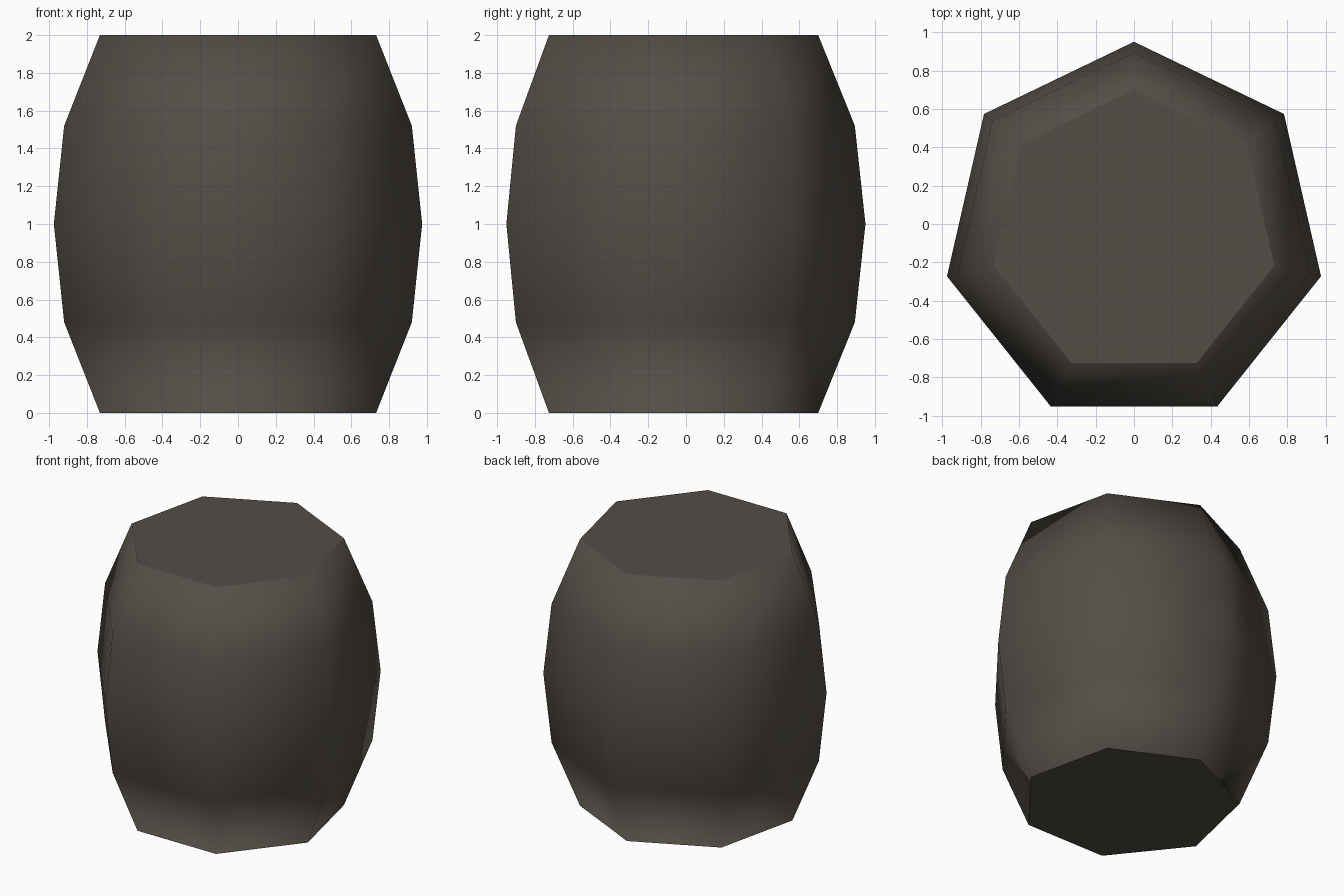
import bpy, bmesh, math

if "Cube" in bpy.data.objects:
    bpy.data.objects.remove(bpy.data.objects["Cube"])

SIDES = 7
# barrel profile: (radius, height)
PROFILE = [(0.75, 0.0), (0.944, 0.48), (1.0, 1.0), (0.944, 1.52), (0.75, 2.0)]
Y_SHIFT = -0.05  # centres the seven-sided outline in y

mat = bpy.data.materials.new("dark_brown_grey")
mat.diffuse_color = (0.087, 0.075, 0.061, 1)
mat.use_nodes = True
mat.node_tree.nodes["Principled BSDF"].inputs["Base Color"].default_value = mat.diffuse_color

# seven-sided barrel body with one corner at the back
bm = bmesh.new()
rings = []
for r, z in PROFILE:
    ring = []
    for i in range(SIDES):
        a = math.pi / 2 + 2 * math.pi * i / SIDES
        ring.append(bm.verts.new((r * math.cos(a), r * math.sin(a) + Y_SHIFT, z)))
    rings.append(ring)
for low, high in zip(rings, rings[1:]):
    for i in range(SIDES):
        j = (i + 1) % SIDES
        bm.faces.new((low[i], low[j], high[j], high[i]))

# end caps, with a narrow inset rim so that the ends stay flat when smoothed
caps = [bm.faces.new(rings[0][::-1]), bm.faces.new(rings[-1])]
bmesh.ops.inset_individual(bm, faces=caps, thickness=0.03)
bmesh.ops.recalc_face_normals(bm, faces=bm.faces)
for f in bm.faces:
    f.smooth = True

mesh = bpy.data.meshes.new("barrel_body")
bm.to_mesh(mesh)
bm.free()
mesh.materials.append(mat)
body = bpy.data.objects.new("barrel_body", mesh)
bpy.context.collection.objects.link(body)
